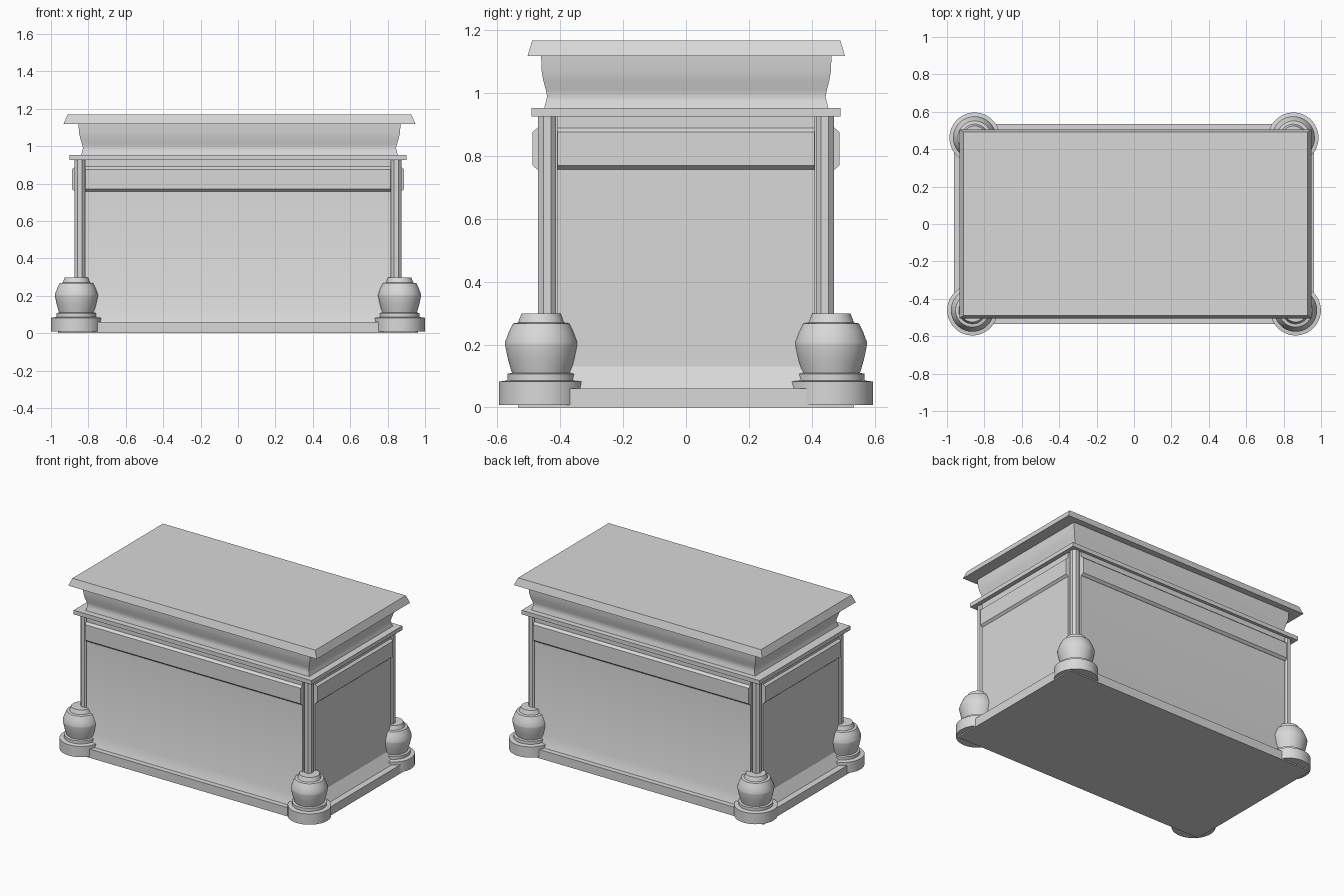
import bpy, bmesh, math
from mathutils import Matrix, Vector

default_cube = bpy.data.objects.get("Cube")
if default_cube:
    bpy.data.objects.remove(default_cube, do_unlink=True)

stone = bpy.data.materials.new("grey stone")
stone.use_nodes = True
GREY = (0.69, 0.69, 0.69, 1)
stone.diffuse_color = GREY
stone.node_tree.nodes["Principled BSDF"].inputs["Base Color"].default_value = GREY


def finish(name, bm, smooth=False):
    bmesh.ops.recalc_face_normals(bm, faces=bm.faces[:])
    mesh = bpy.data.meshes.new(name)
    bm.to_mesh(mesh)
    bm.free()
    mesh.materials.append(stone)
    ob = bpy.data.objects.new(name, mesh)
    bpy.context.collection.objects.link(ob)
    if smooth:
        bpy.ops.object.select_all(action="DESELECT")
        ob.select_set(True)
        bpy.context.view_layer.objects.active = ob
        bpy.ops.object.shade_smooth_by_angle(angle=math.radians(30))
    return ob


def bridge(bm, rings):
    """Skin a stack of vertex rings and cap both ends."""
    for low, high in zip(rings, rings[1:]):
        for i in range(len(low)):
            j = (i + 1) % len(low)
            bm.faces.new((low[i], low[j], high[j], high[i]))
    bm.faces.new(rings[0])
    bm.faces.new(rings[-1])


def rect_loft(name, sections, matrix=Matrix(), smooth=False):
    """Stack of rectangles given as (half width, half depth, height)."""
    bm = bmesh.new()
    corners = [(-1, -1), (1, -1), (1, 1), (-1, 1)]
    bridge(bm, [[bm.verts.new(matrix @ Vector((sx * w, sy * d, h)))
                 for sx, sy in corners] for w, d, h in sections])
    return finish(name, bm, smooth)


def lathe(name, profile, x, y, sides, smooth=True):
    """Round stack given as (radius, height)."""
    bm = bmesh.new()
    turn = math.tau / sides
    bridge(bm, [[bm.verts.new((x + r * math.cos((i + 0.5) * turn),
                               y + r * math.sin((i + 0.5) * turn), h))
                 for i in range(sides)] for r, h in profile])
    return finish(name, bm, smooth)


# Base slab, then two crossing wall blocks that leave a notch at each corner
rect_loft("base_slab", [(0.962, 0.535, 0), (0.962, 0.535, 0.06)])
rect_loft("long_walls", [(0.818, 0.5, 0.058), (0.818, 0.47, 0.13),
                         (0.818, 0.47, 0.93)], smooth=True)
rect_loft("end_walls", [(0.92, 0.411, 0.058), (0.872, 0.411, 0.13),
                        (0.872, 0.411, 0.93)])

# Moulding, curved neck and bevelled lid
rect_loft("cornice_moulding", [(0.901, 0.491, 0.925), (0.901, 0.491, 0.953)])
shift = Matrix.Translation((0.008, 0.001, 0))
rect_loft("curved_neck", [(0.847, 0.452, 0.953), (0.84, 0.446, 0.975),
                          (0.837, 0.443, 0.99), (0.842, 0.447, 1.01),
                          (0.851, 0.455, 1.04), (0.858, 0.46, 1.07),
                          (0.861, 0.462, 1.12)], shift, True)
rect_loft("lid", [(0.941, 0.505, 1.118), (0.92, 0.49, 1.168)], shift)

# Chamfered frieze panel on each of the four walls
walls = [("front", 0, 0.818, 0.488), ("left", 90, 0.411, 0.887),
         ("back", 180, 0.818, 0.488), ("right", 270, 0.411, 0.887)]
for side, angle, half, reach in walls:
    place = (Matrix.Rotation(math.radians(angle), 4, "Z")
             @ Matrix.Translation((0, 0, 0.823))
             @ Matrix.Rotation(math.radians(90), 4, "X"))
    rect_loft(side + "_frieze", [(half, 0.067, reach - 0.03),
                                 (half, 0.067, reach - 0.016),
                                 (half - 0.002, 0.053, reach)], place)

# Corner posts in the notches, standing on turned feet
foot = [(0.135, 0.008), (0.135, 0.082), (0.107, 0.086), (0.107, 0.107),
        (0.093, 0.11), (0.105, 0.15), (0.115, 0.198), (0.115, 0.208),
        (0.103, 0.24), (0.09, 0.267), (0.073, 0.27), (0.063, 0.298)]
for end, sy in (("front", -1), ("back", 1)):
    for side, sx in (("right", -1), ("left", 1)):
        fx = 0.864 if sy < 0 else 0.852
        lathe(f"{end}_{side}_foot", foot, sx * fx, sy * 0.461, 40)
        lathe(f"{end}_{side}_post", [(0.031, 0.28), (0.031, 0.93)],
              sx * 0.846, sy * 0.442, 8, False)
